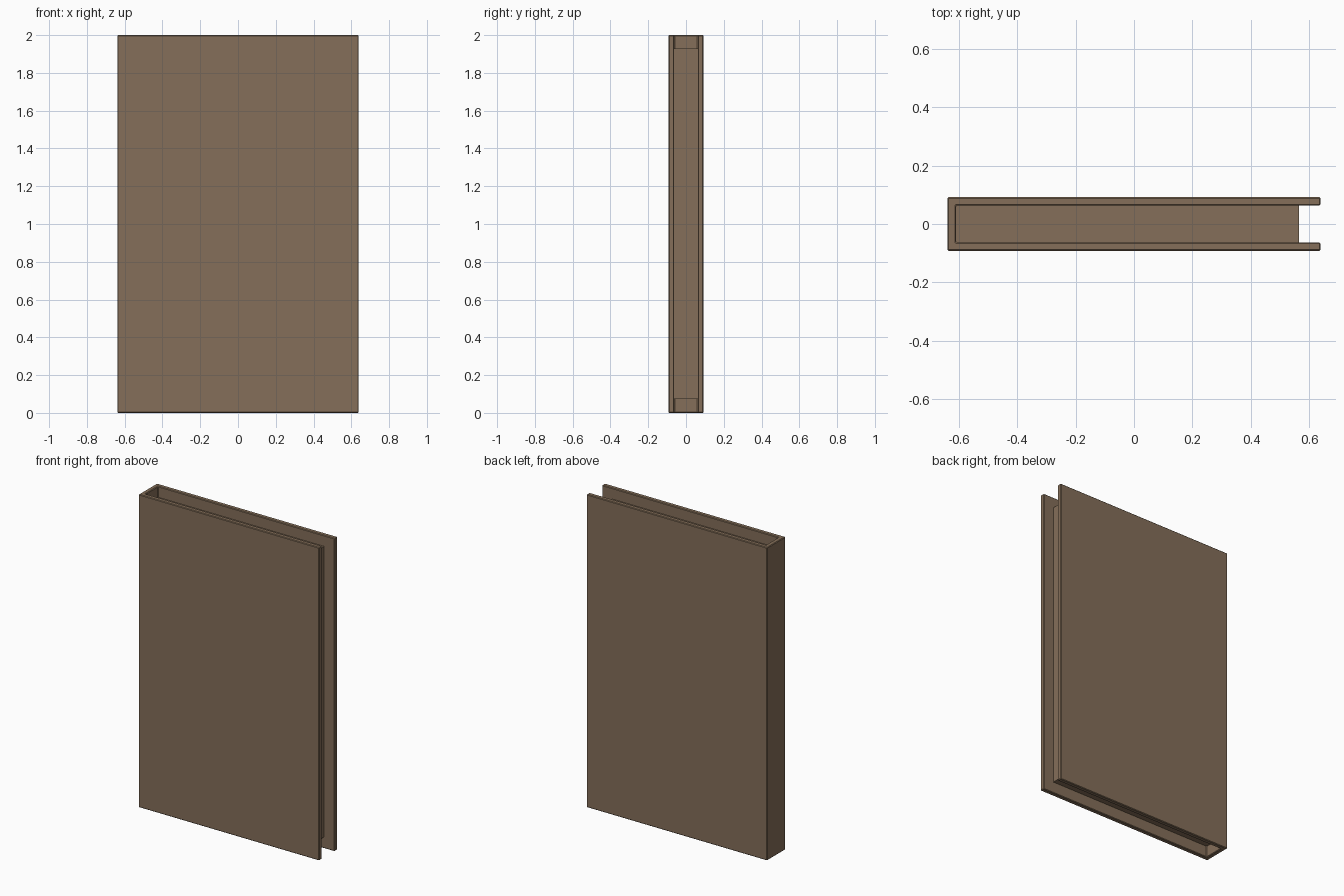
import bpy, bmesh

if "Cube" in bpy.data.objects:
    bpy.data.objects.remove(bpy.data.objects["Cube"])

brown = bpy.data.materials.new("leather brown")
brown.diffuse_color = (0.232, 0.158, 0.1, 1)
brown.use_nodes = True
brown.node_tree.nodes["Principled BSDF"].inputs["Base Color"].default_value = brown.diffuse_color


def extrude_profile(name, pts, z0, z1, bevel):
    """Extrude a closed XY outline between two heights, with softened edges."""
    bm = bmesh.new()
    face = bm.faces.new([bm.verts.new((x, y, z0)) for x, y in pts])
    top = bmesh.ops.extrude_face_region(bm, geom=[face])["geom"]
    bmesh.ops.translate(bm, vec=(0, 0, z1 - z0),
                        verts=[v for v in top if isinstance(v, bmesh.types.BMVert)])
    bmesh.ops.recalc_face_normals(bm, faces=bm.faces)
    if bevel:
        bmesh.ops.bevel(bm, geom=bm.edges[:], offset=bevel, segments=1,
                        affect='EDGES', profile=0.5)
    mesh = bpy.data.meshes.new(name)
    bm.to_mesh(mesh)
    bm.free()
    mesh.materials.append(brown)
    obj = bpy.data.objects.new(name, mesh)
    bpy.context.collection.objects.link(obj)
    return obj


X, Y = 0.638, 0.092      # outer half sizes of the cover
T = 0.029                # board thickness
yi, xi = Y - T, -X + T   # inside faces of boards and spine

# Cover: two boards joined by the spine, as one U-shaped section
extrude_profile("cover", [(-X, -Y), (X, -Y), (X, -yi), (xi, -yi),
                          (xi, yi), (X, yi), (X, Y), (-X, Y)], 0, 2, 0.004)

# Page block, set back from the cover edges
extrude_profile("page_block", [(xi - 0.003, -yi - 0.001), (0.565, -yi - 0.001),
                               (0.565, yi + 0.001), (xi - 0.003, yi + 0.001)],
                0.073, 1.93, 0)
